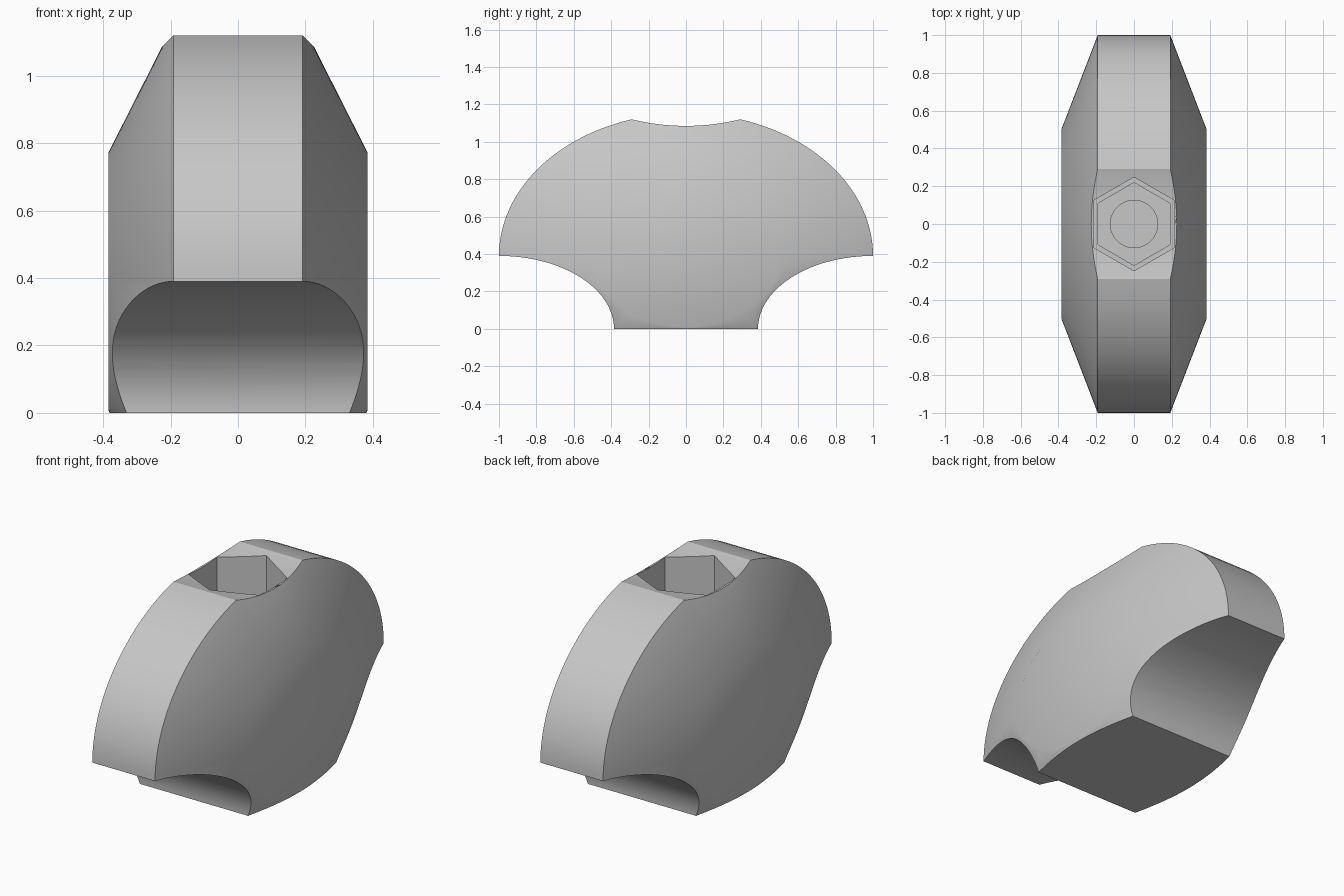
import bpy
import bmesh
from math import cos, sin, pi, radians

if "Cube" in bpy.data.objects:
    bpy.data.objects.remove(bpy.data.objects["Cube"], do_unlink=True)

MID = 0.39        # height of the widest line
RISE = 0.763      # vertical radius of the elliptical body
RIM, SIDE = 0.192, 0.385   # half widths at the rim and at the flat sides

grey = bpy.data.materials.new("plain grey")
grey.use_nodes = True
colour = (0.57, 0.57, 0.57, 1)
grey.diffuse_color = colour
grey.node_tree.nodes["Principled BSDF"].inputs["Base Color"].default_value = colour


def loft(name, rings):
    """Skin a closed solid through rings of equal point count."""
    bm = bmesh.new()
    rows = [[bm.verts.new(p) for p in ring] for ring in rings]
    n = len(rows[0])
    for a, b in zip(rows, rows[1:]):
        for i in range(n):
            j = (i + 1) % n
            bm.faces.new((a[i], a[j], b[j], b[i]))
    bm.faces.new(rows[0])
    bm.faces.new(rows[-1])
    bmesh.ops.recalc_face_normals(bm, faces=bm.faces)
    mesh = bpy.data.meshes.new(name)
    bm.to_mesh(mesh)
    bm.free()
    mesh.materials.append(grey)
    obj = bpy.data.objects.new(name, mesh)
    bpy.context.collection.objects.link(obj)
    return obj


def side_ellipse(x, y, z, ry, rz, n):
    return [(x, y + ry * cos(2 * pi * i / n), z + rz * sin(2 * pi * i / n))
            for i in range(n)]


def flat_ring(z, r, n):
    return [(r * sin(2 * pi * i / n), r * cos(2 * pi * i / n), z) for i in range(n)]


def cut(target, cutter):
    cutter.hide_render = True
    mod = target.modifiers.new("cut", 'BOOLEAN')
    mod.operation = 'DIFFERENCE'
    mod.solver = 'EXACT'
    mod.object = cutter
    bpy.context.view_layer.objects.active = target
    bpy.ops.object.modifier_apply(modifier=mod.name)
    bpy.data.objects.remove(cutter, do_unlink=True)


# Body: elliptical disc with wide conical bevels on both sides
body = loft("knob_body", [
    side_ellipse(x, 0, MID, s, RISE * s, 128)
    for x, s in ((-SIDE, 0.5), (-RIM, 1), (RIM, 1), (SIDE, 0.5))])

# Flat underside
cut(body, loft("base_cutter", [
    [(-2, -2, z), (2, -2, z), (2, 2, z), (-2, 2, z)] for z in (-2, 0)]))

# Finger scoops under both wings
for side in (-1, 1):
    cut(body, loft("scoop_cutter", [
        side_ellipse(x, side, 0, 0.615, MID, 96) for x in (-1, 1)]))

# Shallow saddle across the top
cut(body, loft("saddle_cutter", [
    side_ellipse(x, 0, 2.305, 1.22, 1.22, 192) for x in (-1, 1)]))

# Stepped hexagonal socket with a round blind hole
for bottom, radius, sides in ((0.72, 0.248, 6), (0.6, 0.219, 6), (0.45, 0.125, 48)):
    cut(body, loft("socket_cutter", [
        flat_ring(z, radius, sides) for z in (bottom, 1.4)]))

# Smooth curved faces, keep the rim and saddle edges crisp
bpy.ops.object.select_all(action='DESELECT')
body.select_set(True)
bpy.context.view_layer.objects.active = body
bpy.ops.object.shade_smooth_by_angle(angle=radians(30))
for edge in body.data.edges:
    ends = [body.data.vertices[v].co for v in edge.vertices]
    if all(abs(abs(p.y) - 0.29) < 0.02 and p.z > 1.1 for p in ends):
        if abs(ends[0].x - ends[1].x) > 0.1:
            edge.use_edge_sharp = True
